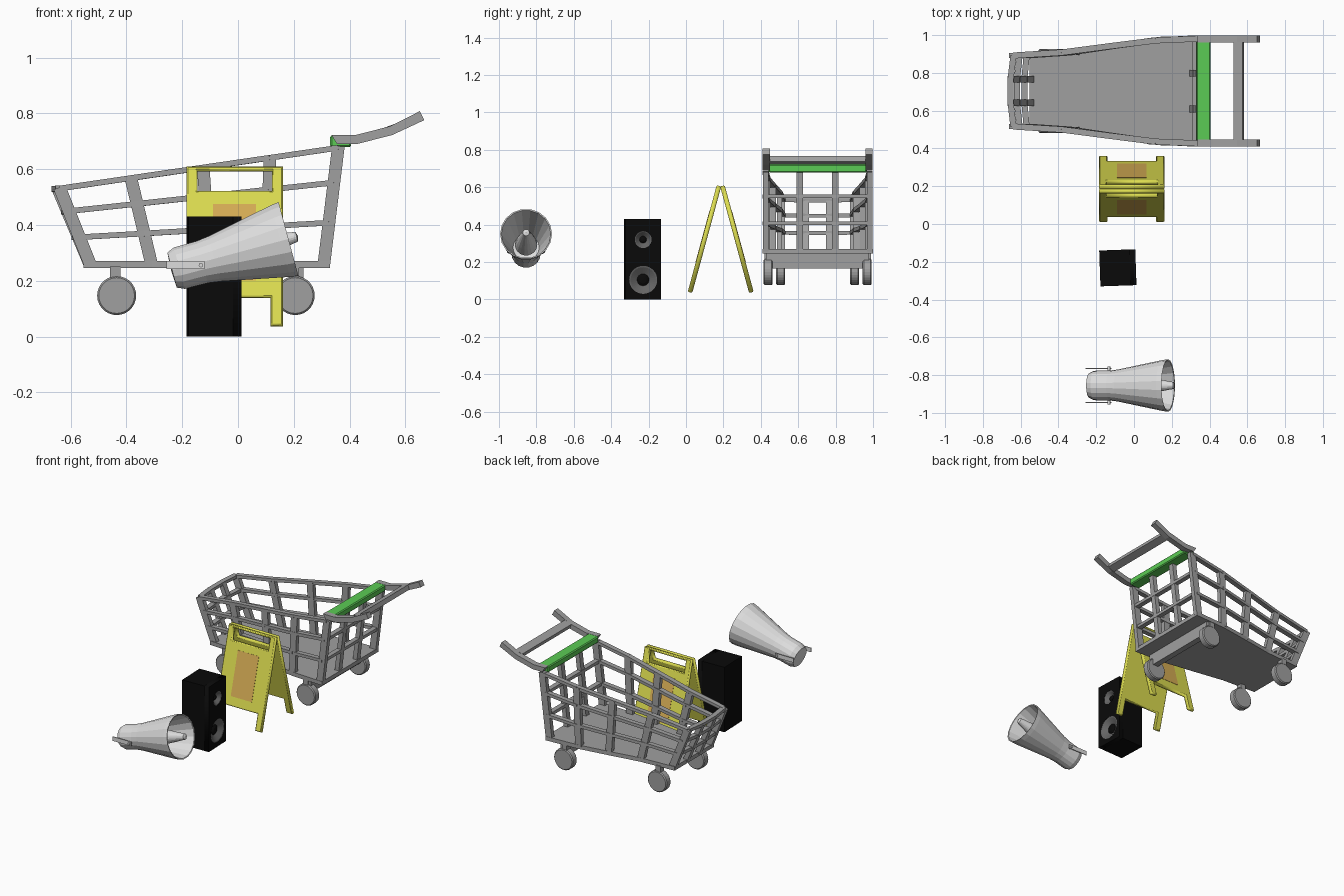
import bpy, bmesh
from math import sin, cos, pi, radians
from mathutils import Vector, Matrix

cube = bpy.data.objects.get("Cube")
if cube:
    bpy.data.objects.remove(cube)


def material(name, *rgb):
    m = bpy.data.materials.new(name)
    m.use_nodes = True
    m.diffuse_color = (*rgb, 1)
    m.node_tree.nodes["Principled BSDF"].inputs["Base Color"].default_value = (*rgb, 1)
    return m


STEEL = material("steel grey", .35, .35, .35)
GREEN = material("grip green", .105, .6, .09)
YELLOW = material("sign yellow", .72, .72, .08)
ORANGE = material("label orange", .68, .42, .09)
BLACK = material("cabinet black", .003, .003, .003)
CONE = material("speaker grey", .13, .13, .13)
PALE = material("horn pale grey", .72, .72, .72)


def finish(name, bm, mat, matrix=Matrix()):
    bmesh.ops.recalc_face_normals(bm, faces=bm.faces)
    mesh = bpy.data.meshes.new(name)
    bm.to_mesh(mesh)
    bm.free()
    mesh.materials.append(mat)
    obj = bpy.data.objects.new(name, mesh)
    obj.matrix_world = matrix
    bpy.context.collection.objects.link(obj)
    return obj


def add_box(bm, centre, size, rot=Matrix()):
    m = Matrix.Translation(centre) @ rot @ Matrix.Diagonal((*size, 1))
    bmesh.ops.create_cube(bm, size=1, matrix=m)


def add_bar(bm, a, b, wide, thick, side):
    """Box from a to b; wide is measured along the side direction."""
    a, b = Vector(a), Vector(b)
    z = (b - a).normalized()
    y = z.cross(Vector(side)).normalized()
    rot = Matrix((y.cross(z), y, z)).transposed().to_4x4()
    add_box(bm, (a + b) / 2, (wide, thick, (b - a).length), rot)


def prism(name, outline, depth, mat, matrix=Matrix()):
    """Extrude a flat outline along local z."""
    bm = bmesh.new()
    face = bm.faces.new([bm.verts.new((x, y, 0)) for x, y in outline])
    new = bmesh.ops.extrude_face_region(bm, geom=[face])["geom"]
    moved = [v for v in new if isinstance(v, bmesh.types.BMVert)]
    bmesh.ops.translate(bm, verts=moved, vec=(0, 0, depth))
    return finish(name, bm, mat, matrix)


def lathe(name, profile, mat, origin, axis, segs=24):
    """Turn (radius, distance) points around an axis."""
    bm = bmesh.new()
    rings = [[bm.verts.new((r * cos(2 * pi * i / segs), r * sin(2 * pi * i / segs), s))
              for i in range(segs)] for r, s in profile]
    for p, q in zip(rings, rings[1:]):
        for i in range(segs):
            j = (i + 1) % segs
            bm.faces.new((p[i], p[j], q[j], q[i]))
    bmesh.ops.remove_doubles(bm, verts=bm.verts, dist=1e-5)
    turn = Vector(axis).to_track_quat('Z', 'Y').to_matrix().to_4x4()
    return finish(name, bm, mat, Matrix.Translation(origin) @ turn)


def plate(name, loops, thick, bevel, mat, matrix):
    """Flat plate with holes, made from a filled 2D curve."""
    cu = bpy.data.curves.new(name, 'CURVE')
    cu.dimensions, cu.fill_mode = '2D', 'BOTH'
    cu.extrude, cu.bevel_depth, cu.offset = thick / 2 - bevel, bevel, -bevel
    cu.bevel_resolution = 0
    for loop in loops:
        sp = cu.splines.new('POLY')
        sp.points.add(len(loop) - 1)
        for pt, (x, y) in zip(sp.points, loop):
            pt.co = (x, y, 0, 1)
        sp.use_cyclic_u = True
    tmp = bpy.data.objects.new(name + " curve", cu)
    bpy.context.collection.objects.link(tmp)
    bpy.context.view_layer.update()
    deps = bpy.context.evaluated_depsgraph_get()
    mesh = bpy.data.meshes.new_from_object(tmp.evaluated_get(deps))
    bpy.data.objects.remove(tmp)
    mesh.materials.clear()
    mesh.materials.append(mat)
    obj = bpy.data.objects.new(name, mesh)
    obj.matrix_world = matrix
    bpy.context.collection.objects.link(obj)


def rect(x0, y0, x1, y1):
    return [(x0, y0), (x1, y0), (x1, y1), (x0, y1)]


# --- Shopping cart: every post runs from the floor to the sloping rim ---
CY, FLOOR = .704, .26
top_z = lambda x: .535 + (x + .64) * .148
# side posts as (floor x, rim x, half width)
SIDE = [(-.53, -.64, .188), (-.31, -.385, .204), (-.1, -.125, .238),
        (.1, .115, .268), (.308, .36, .278)]


def on_post(post, f, sign=1):
    x0, x1, y = post
    return Vector((x0 + (x1 - x0) * f, CY + sign * y, FLOOR + (top_z(x1) - FLOOR) * f))


NOSE = [(-.54, -.655, .063), (-.54, -.655, -.063)]
REAR = [(.308, .36, .095), (.308, .36, -.095)]
posts, rails = bmesh.new(), bmesh.new()
for sign in (1, -1):
    for post in SIDE:
        add_bar(posts, on_post(post, 0, sign), on_post(post, 1, sign), .045, .028, (1, 0, 0))
for post in NOSE + REAR:
    add_bar(posts, on_post(post, 0), on_post(post, 1), .035, .03, (0, 1, 0))
for f in (.35, .69, .985):
    left = [on_post(p, f) for p in reversed(SIDE)]
    right = [on_post(p, f, -1) for p in SIDE]
    path = left + [on_post(p, f) for p in NOSE] + right
    if f < .9:
        path.append(left[0])
    for a, b in zip(path, path[1:]):
        add_bar(rails, a, b, .02, .032, (0, 0, 1))
finish("basket_posts", posts, STEEL)
finish("basket_rails", rails, STEEL)

half = [(-.553, .205)] + [(p[0], p[2] + .015) for p in SIDE[1:4]] + [(.33, .295)]
outline = [(x, CY + y) for x, y in half] + [(x, CY - y) for x, y in reversed(half)]
prism("basket_floor", outline, .026, STEEL, Matrix.Translation((0, 0, .245)))

# push handle
ARM = [(.335, .722), (.42, .722), (.545, .754), (.652, .808),
       (.668, .776), (.552, .722), (.425, .69), (.355, .69)]
for side, y in (("left", CY + .294), ("right", CY - .256)):
    prism("handle_arm_" + side, ARM, .038, STEEL,
          Matrix.Translation((0, y, 0)) @ Matrix.Rotation(pi / 2, 4, 'X'))
bm = bmesh.new()
add_box(bm, (.555, CY, .744), (.05, .52, .03), Matrix.Rotation(radians(-20), 4, 'Y'))
finish("handle_crossbar", bm, STEEL)
bm = bmesh.new()
add_box(bm, (.368, CY, .7), (.075, .525, .042))
bmesh.ops.bevel(bm, geom=bm.edges[:], offset=.006, segments=1, affect='EDGES')
finish("green_grip", bm, GREEN)

# wheels, forks and rear axle beam
forks = bmesh.new()
for x, y in ((-.435, .198), (.205, .265)):
    for sign in (1, -1):
        pos = Vector((x, CY + sign * y, .147))
        lathe("wheel", [(0, -.024), (.064, -.024), (.07, -.018), (.07, .018),
                        (.064, .024), (0, .024)], STEEL, pos, (0, 1, 0), 28)
        add_box(forks, pos + Vector((-.005, 0, .07)), (.036, .04, .07))
add_box(forks, (.215, CY, .205), (.04, .55, .08))
finish("wheel_mounts", forks, STEEL)

# --- Folding floor sign: two leaning panels ---
W, H = .1725, .59
body = [(-W, 0), (-.128, 0), (-.128, .105), (.128, .105), (.128, 0), (W, 0), (W, H), (-W, H)]
slot = rect(-.133, .5, .133, .575)
for name, turn in (("front", 0), ("back", pi)):
    m = (Matrix.Translation((-.012, .1855, .038)) @ Matrix.Rotation(turn, 4, 'Z')
         @ Matrix.Translation((0, -.164, 0)) @ Matrix.Rotation(radians(74.8), 4, 'X'))
    plate("sign_panel_" + name, [body, slot], .025, .005, YELLOW, m)
    prism("sign_label_" + name, rect(-.077, .165, .077, .45), .002, ORANGE,
          m @ Matrix.Translation((0, 0, .0122)))

# --- Loudspeaker: cabinet, pierced baffle, recessed cones ---
base = Matrix.Translation((-.086, -.232, 0)) @ Matrix.Rotation(radians(2), 4, 'Z')
bm = bmesh.new()
add_box(bm, (-.015, 0, .215), (.16, .19, .43))
finish("speaker_cabinet", bm, BLACK, base)
DRIVERS = [("woofer", .105, .075, .032), ("tweeter", .32, .045, .019)]
circle = lambda z, r: [(r * cos(i * pi / 16), z + r * sin(i * pi / 16)) for i in range(32)]
face = Matrix(((0, 0, 1, .08), (1, 0, 0, 0), (0, 1, 0, 0), (0, 0, 0, 1)))
plate("speaker_baffle", [rect(-.095, 0, .095, .43)] + [circle(z, r) for _, z, r, _ in DRIVERS],
      .032, 0, BLACK, base @ face)
for name, z, r, hub in DRIVERS:
    spot = base @ Vector((.067, 0, z))
    axis = base.to_3x3() @ Vector((1, 0, 0))
    lathe(name + "_cone", [(r, .028), (r * .9, .026), (hub, .004)], CONE, spot, axis, 32)
    lathe(name + "_dome", [(hub, .002), (hub, .006), (hub * .6, .014), (0, .017)],
          BLACK, spot, axis, 24)

# --- Horn loudspeaker ---
mouth = Vector((.181, -.855, .35))
aim = Vector((cos(radians(15)), 0, sin(radians(15))))
lathe("horn_bell", [(0, -.3), (.07, -.28), (.132, -.002), (.139, 0), (.135, -.03),
                    (.085, -.275), (.079, -.32), (.078, -.405), (.066, -.432), (0, -.436)],
      PALE, mouth, aim, 18)
lathe("horn_plug", [(0, -.25), (.06, -.22), (.05, -.14), (.027, -.02), (.018, .03), (0, .036)],
      PALE, mouth, aim, 18)
bracket = bmesh.new()
for sign in (1, -1):
    y = -.855 + sign * .091
    add_box(bracket, (-.188, y, .256), (.136, .005, .028))
    lathe("bracket_bolt", [(0, -.016), (.008, -.016), (.008, .01), (0, .01)],
          PALE, (-.133, y, .256), (0, sign, 0), 12)
finish("horn_bracket", bracket, PALE)
